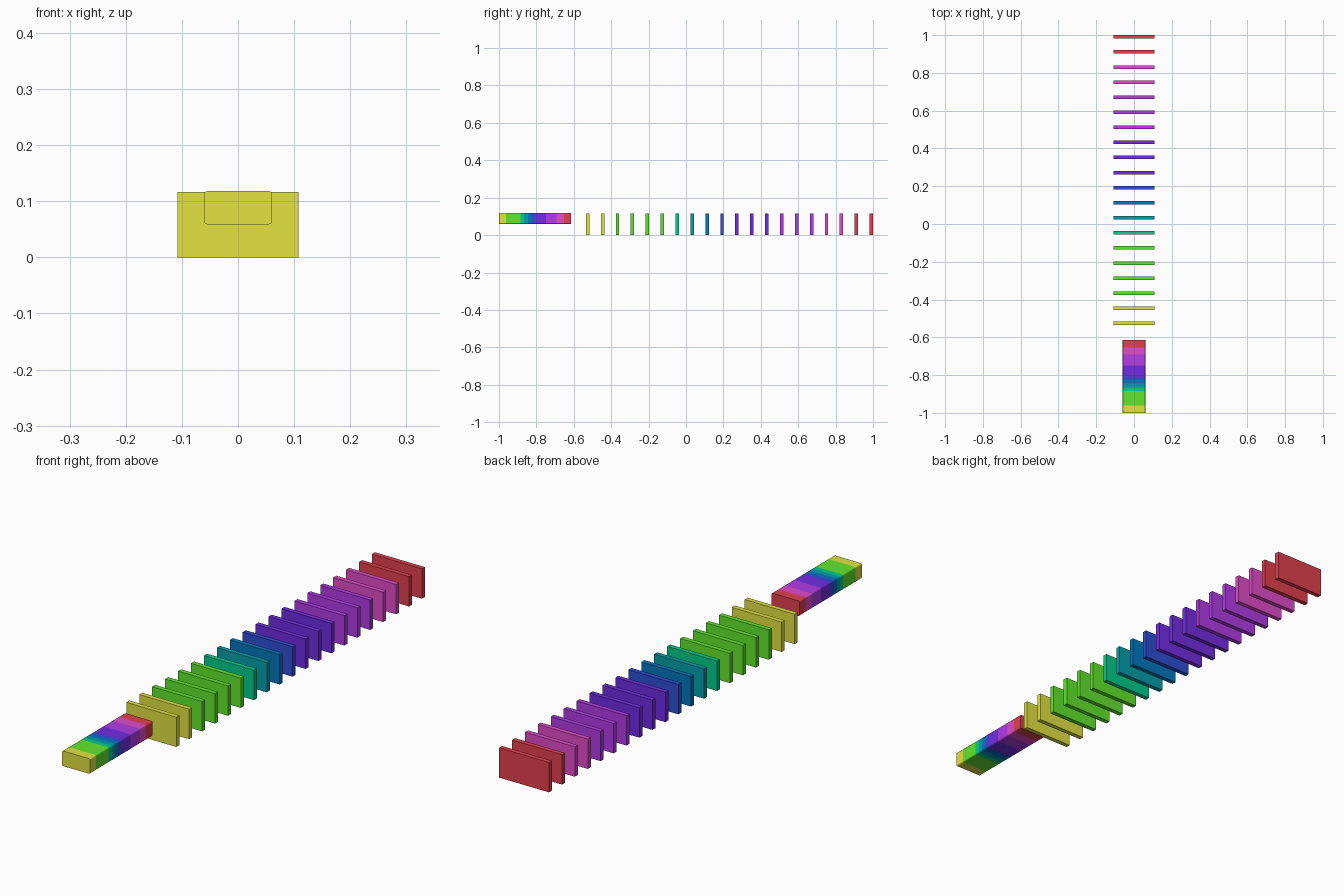
import bpy, bmesh, math

if "Cube" in bpy.data.objects:
    bpy.data.objects.remove(bpy.data.objects["Cube"])

# name, sRGB colour, number of slices, listed from front to back
BANDS = [
    ("yellow", (227, 227, 66), 2),
    ("green", (97, 231, 44), 4),
    ("sea_green", (4, 205, 141), 1),
    ("teal", (4, 160, 172), 1),
    ("ocean_blue", (2, 120, 192), 1),
    ("royal_blue", (46, 78, 215), 1),
    ("indigo", (114, 44, 228), 3),
    ("purple", (178, 60, 231), 3),
    ("pink", (227, 76, 204), 2),
    ("red", (227, 64, 78), 2),
]


def linear(c):
    c /= 255
    return c / 12.92 if c <= 0.04045 else ((c + 0.055) / 1.055) ** 2.4


mats, slices = [], []
for i, (name, rgb, count) in enumerate(BANDS):
    m = bpy.data.materials.new(name)
    m.diffuse_color = (*[linear(c) for c in rgb], 1)
    m.use_nodes = True
    m.node_tree.nodes["Principled BSDF"].inputs["Base Color"].default_value = m.diffuse_color
    mats.append(m)
    slices += [i] * count


def extrude_profile(name, profile, ys, materials, band_of=lambda k: 0):
    """Sweep an x-z profile along y, one colour index per section."""
    bm = bmesh.new()
    rings = [[bm.verts.new((x, y, z)) for x, z in profile] for y in ys]
    n = len(profile)
    for k in range(len(ys) - 1):
        a, b = rings[k], rings[k + 1]
        for j in range(n):
            f = bm.faces.new((a[j], a[(j + 1) % n], b[(j + 1) % n], b[j]))
            f.material_index = band_of(k)
    bm.faces.new(rings[0]).material_index = band_of(0)
    bm.faces.new(rings[-1]).material_index = band_of(len(ys) - 2)
    bmesh.ops.recalc_face_normals(bm, faces=bm.faces)
    me = bpy.data.meshes.new(name)
    bm.to_mesh(me)
    bm.free()
    for m in materials:
        me.materials.append(m)
    ob = bpy.data.objects.new(name, me)
    bpy.context.collection.objects.link(ob)
    return ob


def rounded_rect(hw, z0, z1, r, seg=3):
    pts = []
    corners = [(hw - r, z1 - r), (-hw + r, z1 - r), (-hw + r, z0 + r), (hw - r, z0 + r)]
    for q, (cx, cz) in enumerate(corners):
        for s in range(seg + 1):
            a = math.pi / 2 * (q + s / seg)
            pts.append((cx + r * math.cos(a), cz + r * math.sin(a)))
    return pts


# Striped block at the front, made of one section per panel
N = len(slices)
Y0, Y1 = -1.0, -0.614
extrude_profile("striped_block", rounded_rect(0.06, 0.059, 0.118, 0.005),
                [Y0 + (Y1 - Y0) * k / N for k in range(N + 1)],
                mats, lambda k: slices[k])

# Row of upright panels behind it
HW, H, T = 0.108, 0.1165, 0.0185
FIRST, LAST = -0.526, 0.99075
for k, band in enumerate(slices):
    y = FIRST + (LAST - FIRST) * k / (N - 1)
    extrude_profile(f"panel_{k + 1:02d}", [(-HW, 0), (HW, 0), (HW, H), (-HW, H)],
                    [y - T / 2, y + T / 2], [mats[band]])
